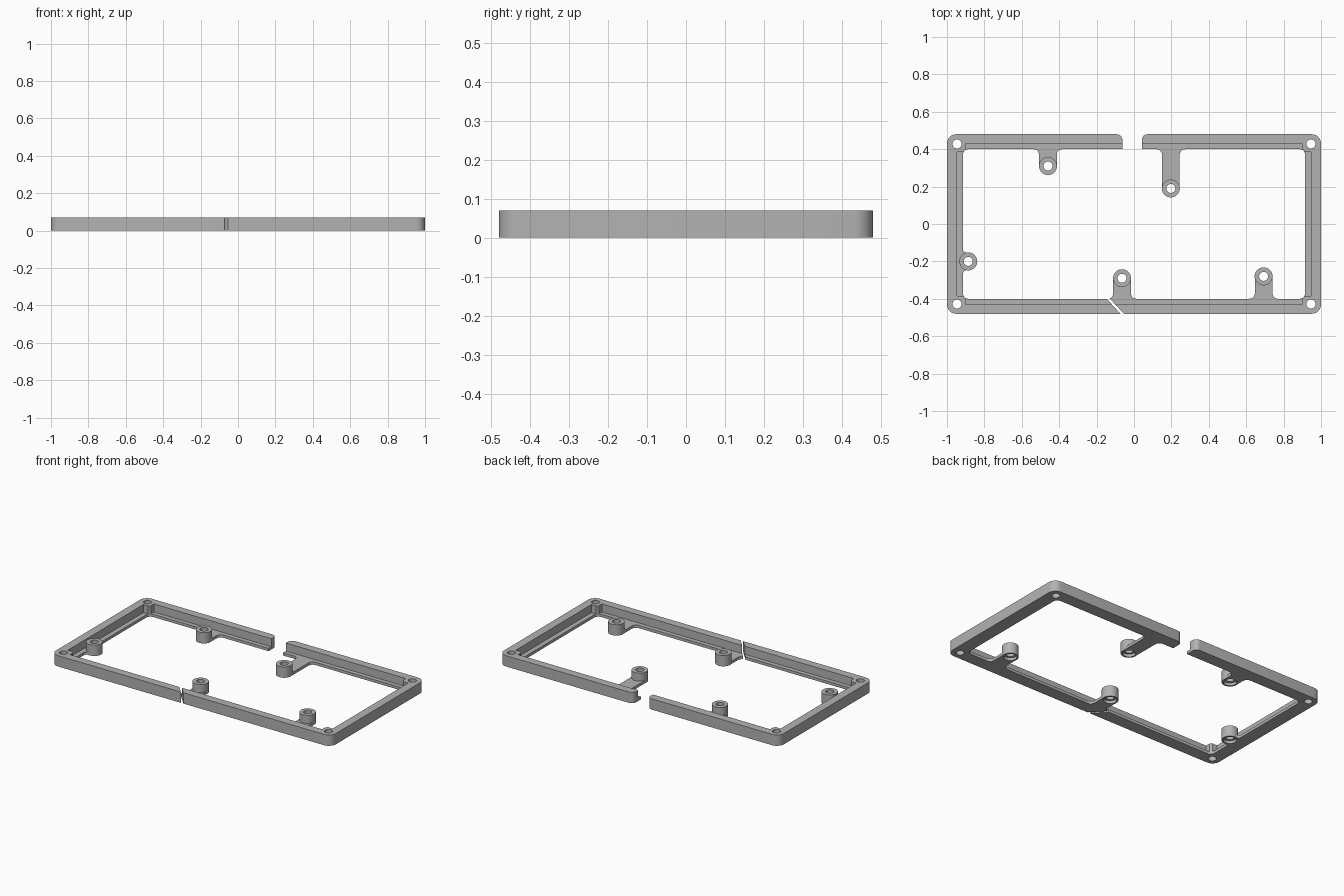
import bpy, bmesh
from math import sin, cos, pi, radians
from mathutils import Vector, Matrix

cube = bpy.data.objects.get("Cube")
if cube:
    bpy.data.objects.remove(cube, do_unlink=True)

grey = bpy.data.materials.new("plastic grey")
grey.use_nodes = True
colour = (0.45, 0.45, 0.45, 1)
grey.diffuse_color = colour
grey.node_tree.nodes["Principled BSDF"].inputs["Base Color"].default_value = colour

HEIGHT, LEDGE = 0.07, 0.018
POST, HOLE = 0.048, 0.024


def prism(name, outline, z0, z1):
    """Extrude a flat outline between two heights."""
    bm = bmesh.new()
    face = bm.faces.new([bm.verts.new((x, y, z0)) for x, y in outline])
    grown = bmesh.ops.extrude_face_region(bm, geom=[face])
    top = [v for v in grown["geom"] if isinstance(v, bmesh.types.BMVert)]
    bmesh.ops.translate(bm, verts=top, vec=(0, 0, z1 - z0))
    bmesh.ops.recalc_face_normals(bm, faces=bm.faces)
    mesh = bpy.data.meshes.new(name)
    bm.to_mesh(mesh)
    bm.free()
    mesh.materials.append(grey)
    obj = bpy.data.objects.new(name, mesh)
    bpy.context.collection.objects.link(obj)
    return obj


def rounded_rect(hx, hy, r, steps=8):
    pts = []
    for q, (sx, sy) in enumerate(((1, 1), (-1, 1), (-1, -1), (1, -1))):
        for i in range(steps + 1):
            a = (q + i / steps) * pi / 2
            pts.append((sx * (hx - r) + r * cos(a), sy * (hy - r) + r * sin(a)))
    return pts


def circle(x, y, r, n=40):
    return [(x + r * cos(2 * pi * i / n), y + r * sin(2 * pi * i / n)) for i in range(n)]


def flared_arm(x, y, angle, length, half, r, steps=6):
    """Straight arm from a point that flares with fillets at its far end."""
    side = [(0, half)]
    for i in range(steps + 1):
        t = i / steps * pi / 2
        side.append((length - r + r * sin(t), half + r - r * cos(t)))
    side.append((length + 0.02, half + r))
    pts = side + [(u, -v) for u, v in reversed(side)]
    turn = Matrix.Rotation(radians(angle), 2)
    return [tuple(turn @ Vector(p) + Vector((x, y))) for p in pts]


def combine(operation, other):
    mod = frame.modifiers.new("combine", "BOOLEAN")
    mod.operation, mod.solver, mod.object = operation, "EXACT", other
    bpy.context.view_layer.objects.active = frame
    bpy.ops.object.modifier_apply(modifier=mod.name)
    bpy.data.objects.remove(other, do_unlink=True)


def add(outline, z0, z1):
    combine("UNION", prism("piece", outline, z0, z1))


def cut(outline, z0=-0.1, z1=0.2):
    combine("DIFFERENCE", prism("cutter", outline, z0, z1))


# Outer frame with a thin inner ledge
frame = prism("mounting_frame", rounded_rect(1, 0.48, 0.05), 0, HEIGHT)
cut(rounded_rect(0.946, 0.428, 0.01), LEDGE)

# Solid corner blocks around the screw holes
corners = [(sx, sy) for sx in (-1, 1) for sy in (-1, 1)]
for sx, sy in corners:
    add([(sx * x, sy * y) for x, y in
         ((0.9, 0.385), (0.97, 0.385), (0.97, 0.46), (0.9, 0.46))], 0.005, HEIGHT)
cut(rounded_rect(0.915, 0.4, 0.03))
for sx, sy in corners:
    cut(circle(sx * 0.946, sy * 0.428, HOLE))

# Standoff posts on tabs: x, y, direction to the wall, tab length, fillet
posts = [(-0.46, 0.31, 90, 0.09, 0.03),
         (0.197, 0.19, 90, 0.21, 0.03),
         (-0.064, -0.29, -90, 0.11, 0.03),
         (0.693, -0.28, -90, 0.12, 0.03),
         (-0.886, -0.2, 180, 0.029, 0.02)]
for x, y, angle, length, fillet in posts:
    add(flared_arm(x, y, angle, length, POST - 0.001, fillet), 0, LEDGE)
    add(circle(x, y, POST), 0, HEIGHT)
for x, y, *_ in posts:
    cut(circle(x, y, HOLE))
    cut(circle(x, y, 0.038), -0.1, LEDGE)

# Rear opening with rounded outer ends, and the diagonal slit in front
cut(flared_arm(-0.01, 0.33, 90, 0.15, 0.052, 0.03))
cut([(-0.164, -0.38), (-0.146, -0.38), (-0.036, -0.5), (-0.054, -0.5)])

bpy.ops.object.select_all(action="DESELECT")
frame.select_set(True)
bpy.context.view_layer.objects.active = frame
bpy.ops.object.shade_smooth_by_angle(angle=radians(30))
